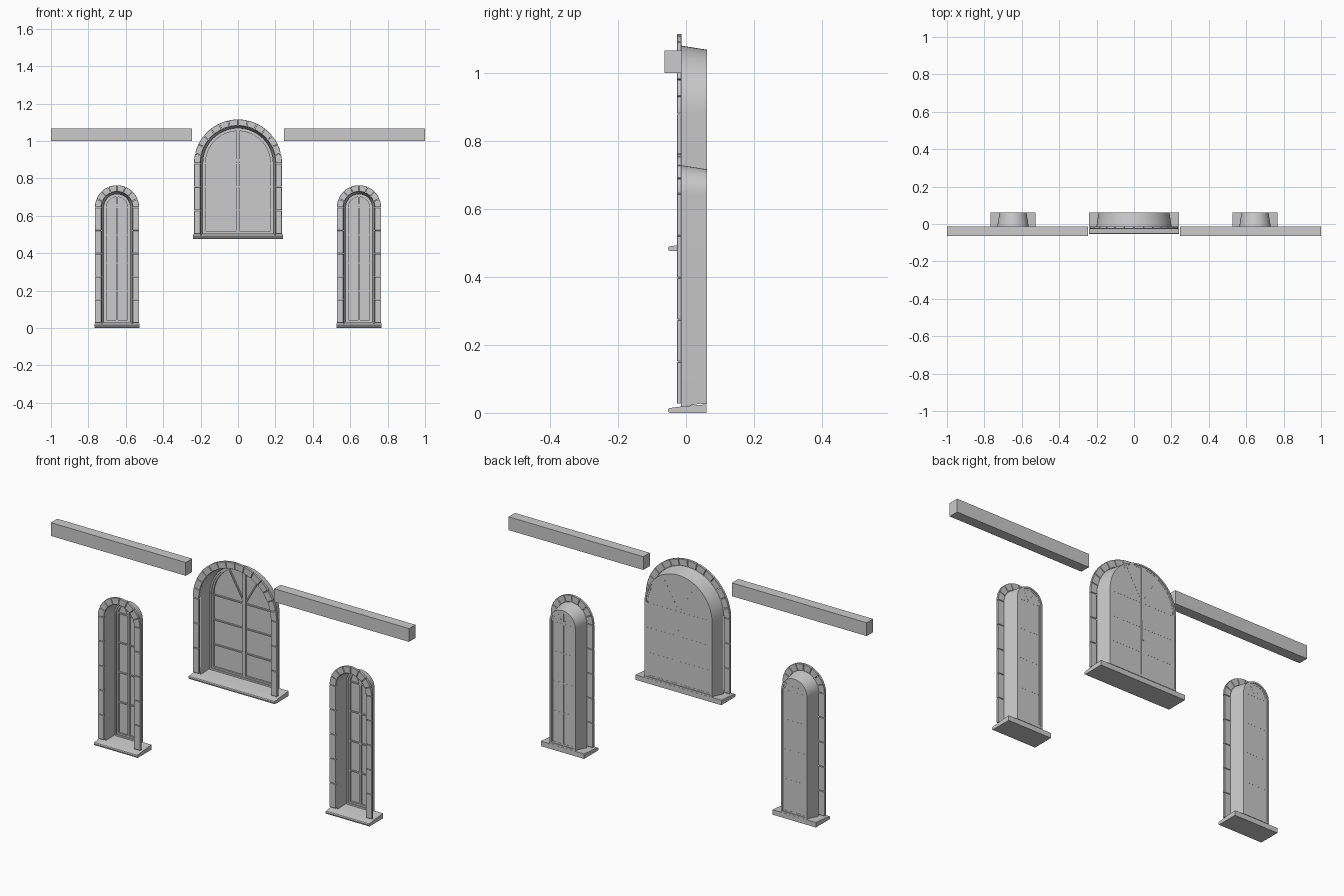
import bpy, bmesh, math
from mathutils import Vector

if "Cube" in bpy.data.objects:
    bpy.data.objects.remove(bpy.data.objects["Cube"])


def make(name, verts, faces, smooth=False, bevel=0):
    me = bpy.data.meshes.new(name)
    bm = bmesh.new()
    vs = [bm.verts.new(v) for v in verts]
    for f in faces:
        bm.faces.new([vs[i] for i in f])
    bmesh.ops.recalc_face_normals(bm, faces=bm.faces)
    bm.to_mesh(me)
    bm.free()
    ob = bpy.data.objects.new(name, me)
    bpy.context.collection.objects.link(ob)
    if bevel:
        m = ob.modifiers.new("edge", 'BEVEL')
        m.width, m.segments = bevel, 1
        m.limit_method, m.angle_limit = 'ANGLE', math.radians(40)
    if smooth:
        bpy.ops.object.select_all(action='DESELECT')
        ob.select_set(True)
        bpy.context.view_layer.objects.active = ob
        bpy.ops.object.shade_smooth_by_angle()
    return ob


def box(name, x0, x1, y0, y1, z0, z1):
    v = [(x, y, z) for x in (x0, x1) for y in (y0, y1) for z in (z0, z1)]
    return make(name, v, [(0, 1, 3, 2), (4, 6, 7, 5), (0, 4, 5, 1),
                          (2, 3, 7, 6), (0, 2, 6, 4), (1, 5, 7, 3)])


def arch(cx, r, bottom, spring, n=32):
    """Round-headed outline, left foot to right foot."""
    arc = [(cx - r * math.cos(math.pi * i / n), spring + r * math.sin(math.pi * i / n))
           for i in range(n + 1)]
    return [(cx - r, bottom)] + arc + [(cx + r, bottom)]


def band(name, outer, inner, y0, y1, closed=False, bevel=0, smooth=False):
    """Solid between two matching outlines in the xz plane."""
    n = len(outer)
    v = [(x, y, z) for y in (y0, y1) for path in (outer, inner) for x, z in path]
    f = []
    for i in range(n if closed else n - 1):
        j = (i + 1) % n
        f += [(i, j, n + j, n + i), (2*n + i, 3*n + i, 3*n + j, 2*n + j),
              (i, 2*n + i, 2*n + j, j), (n + i, n + j, 3*n + j, 3*n + i)]
    if not closed:
        f += [(i, n + i, 3*n + i, 2*n + i) for i in (0, n - 1)]
    return make(name, v, f, smooth, bevel)


def bar(name, a, b, w, y0, y1):
    a, b = Vector(a), Vector(b)
    d = (b - a).normalized()
    s = Vector((-d.y, d.x)) * w / 2
    return band(name, [a + s, b + s], [a - s, b - s], y0, y1)


def window(tag, cx, base, spring, r_out, r_front, r_back, sill_hw, courses, wedges, bars, mullion):
    top = base + 0.027
    g = 0.001
    # sloping sill with rounded nose
    prof = [(0.061, 0), (-0.048, 0), (-0.052, 0.003), (-0.053, 0.009), (-0.050, 0.014),
            (-0.012, 0.019), (0.061, 0.025)]
    n = len(prof)
    make(tag + "_sill", [(cx + s * sill_hw, y, base + z) for s in (-1, 1) for y, z in prof],
         [tuple(range(n)), tuple(range(n, 2 * n))] +
         [(i, (i + 1) % n, n + (i + 1) % n, n + i) for i in range(n)])
    # jamb stones
    h = (spring - top) / courses
    for s in (-1, 1):
        for k in range(courses):
            z0, z1 = top + k * h + (g if k else 0), top + (k + 1) * h - g
            band(tag + "_jamb_stone", [(cx + s * r_out, z0), (cx + s * r_out, z1)],
                 [(cx + s * r_front, z0), (cx + s * r_front, z1)], -0.026, -0.013, bevel=0.0012)
    # arch stones
    step, seg = math.pi / wedges, 5
    for k in range(wedges):
        gap = g / r_out
        angles = [k * step + gap + (step - 2 * gap) * i / seg for i in range(seg + 1)]
        paths = [[(cx + r * math.cos(t), spring + r * math.sin(t)) for t in angles]
                 for r in (r_out, r_front)]
        band(tag + "_arch_stone", *paths, -0.026, -0.013, bevel=0.0012)
    # splayed reveal
    front, back = arch(cx, r_front, base + 0.018, spring), arch(cx, r_back, base + 0.03, spring)
    n = len(front)
    make(tag + "_reveal", [(x, -0.014, z) for x, z in front] + [(x, 0.061, z) for x, z in back],
         [(i, i + 1, n + i + 1, n + i) for i in range(n - 1)], smooth=True)
    # outer frame and thinner sash frame
    foot = base + 0.026
    rings = [arch(cx, r_back - d, foot + d, spring) for d in (0, 0.008, 0.016)]
    band(tag + "_frame", rings[0], rings[1], 0.044, 0.062, closed=True, smooth=True)
    band(tag + "_sash", rings[1], rings[2], 0.049, 0.059, closed=True, smooth=True)
    # glass
    pane = arch(cx, r_back - 0.012, foot + 0.012, spring)
    make(tag + "_glass", [(x, 0.058, z) for x, z in pane], [tuple(range(len(pane)))])
    # glazing bars
    r = r_back - 0.014
    bar(tag + "_mullion", (cx, foot + 0.012), (cx, spring + r), mullion, 0.048, 0.059)
    for z in bars:
        bar(tag + "_glazing_bar", (cx - r, z), (cx + r, z), 0.006, 0.051, 0.0585)
    for s in (-1, 1):
        bar(tag + "_fan_bar", (cx, spring),
            (cx + s * r * 0.5, spring + r * 0.866), 0.006, 0.051, 0.0585)


# centre window and the pair of narrow side windows
window("centre_window", 0, 0.476, 0.880, 0.235, 0.201, 0.189, 0.24, 3, 14,
       (0.63, 0.755, 0.88), 0.016)
box("centre_window_latch", -0.006, 0.006, 0.058, 0.062, 0.69, 0.79)
for side, cx in (("left", -0.647), ("right", 0.647)):
    window(side + "_window", cx, 0, 0.645, 0.118, 0.084, 0.072, 0.121, 5, 8,
           (0.197, 0.347, 0.497, 0.645), 0.010)

# string course beams either side of the centre arch
box("left_string_course", -1, -0.247, -0.064, -0.013, 1.0, 1.067)
box("right_string_course", 0.247, 1, -0.064, -0.013, 1.0, 1.067)
